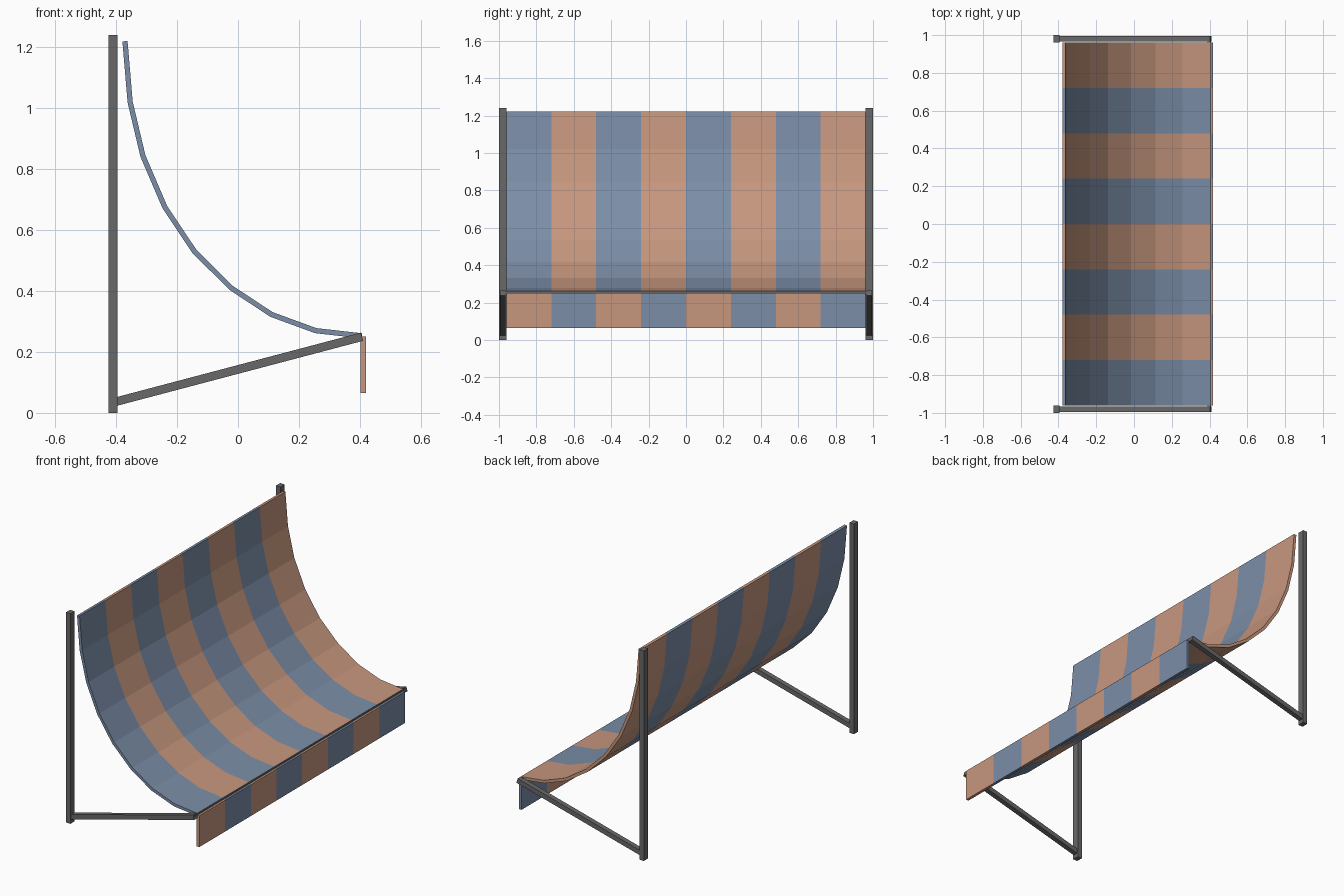
import bpy, bmesh
from math import atan2, hypot
from mathutils import Vector

cube = bpy.data.objects.get("Cube")
if cube:
    bpy.data.objects.remove(cube, do_unlink=True)


def material(name, colour):
    mat = bpy.data.materials.new(name)
    mat.use_nodes = True
    mat.diffuse_color = (*colour, 1)
    mat.node_tree.nodes["Principled BSDF"].inputs["Base Color"].default_value = (*colour, 1)
    return mat


BLUE = material("slate blue canvas", (0.20, 0.27, 0.39))
ORANGE = material("terracotta canvas", (0.57, 0.31, 0.21))
GREY = material("dark grey metal", (0.14, 0.14, 0.14))

STRIPES, HALF_WIDTH = 8, 0.96
STEP = 2 * HALF_WIDTH / STRIPES


def box(name, centre, size, mat, tilt=0):
    bpy.ops.mesh.primitive_cube_add(size=1, location=centre, rotation=(0, tilt, 0))
    ob = bpy.context.object
    ob.name = name
    ob.scale = size
    ob.data.materials.append(mat)
    return ob


def striped_sheet(name, profile, thickness, mats):
    """Extrude an x-z line along y in stripes and give it thickness."""
    bm = bmesh.new()
    rows = [[bm.verts.new((x, -HALF_WIDTH + i * STEP, z)) for x, z in profile]
            for i in range(STRIPES + 1)]
    for i in range(STRIPES):
        for j in range(len(profile) - 1):
            face = bm.faces.new((rows[i][j], rows[i][j + 1], rows[i + 1][j + 1], rows[i + 1][j]))
            face.material_index = i % 2
    mesh = bpy.data.meshes.new(name)
    bm.to_mesh(mesh)
    bm.free()
    for mat in mats:
        mesh.materials.append(mat)
    ob = bpy.data.objects.new(name, mesh)
    bpy.context.collection.objects.link(ob)
    solid = ob.modifiers.new("thickness", "SOLIDIFY")
    solid.thickness = thickness
    solid.offset = 0
    solid.use_even_offset = True


# Curved canopy and hanging valance with alternating stripes
canopy = [(-0.371, 1.22), (-0.354, 1.02), (-0.312, 0.843), (-0.24, 0.675), (-0.143, 0.53),
          (-0.022, 0.41), (0.11, 0.323), (0.255, 0.27), (0.405, 0.253)]
striped_sheet("canopy", canopy, 0.017, (BLUE, ORANGE))
striped_sheet("valance", [(0.411, 0.25), (0.411, 0.065)], 0.017, (ORANGE, BLUE))

# Wall posts and sloping support arms at both ends
foot, tip = Vector((-0.40, 0, 0.037)), Vector((0.407, 0, 0.25))
run = tip - foot
for side, label in ((1, "back"), (-1, "front")):
    box(label + "_wall_post", (-0.41, side * 0.98, 0.62), (0.03, 0.04, 1.24), GREY)
    middle = (foot + tip) / 2
    box(label + "_support_arm", (middle.x, side * 0.98, middle.z),
        (hypot(run.x, run.z), 0.03, 0.028), GREY, -atan2(run.z, run.x))

# Slim rail carrying the canopy's front edge
box("front_rail", (0.398, 0, 0.251), (0.018, 1.96, 0.018), GREY)
